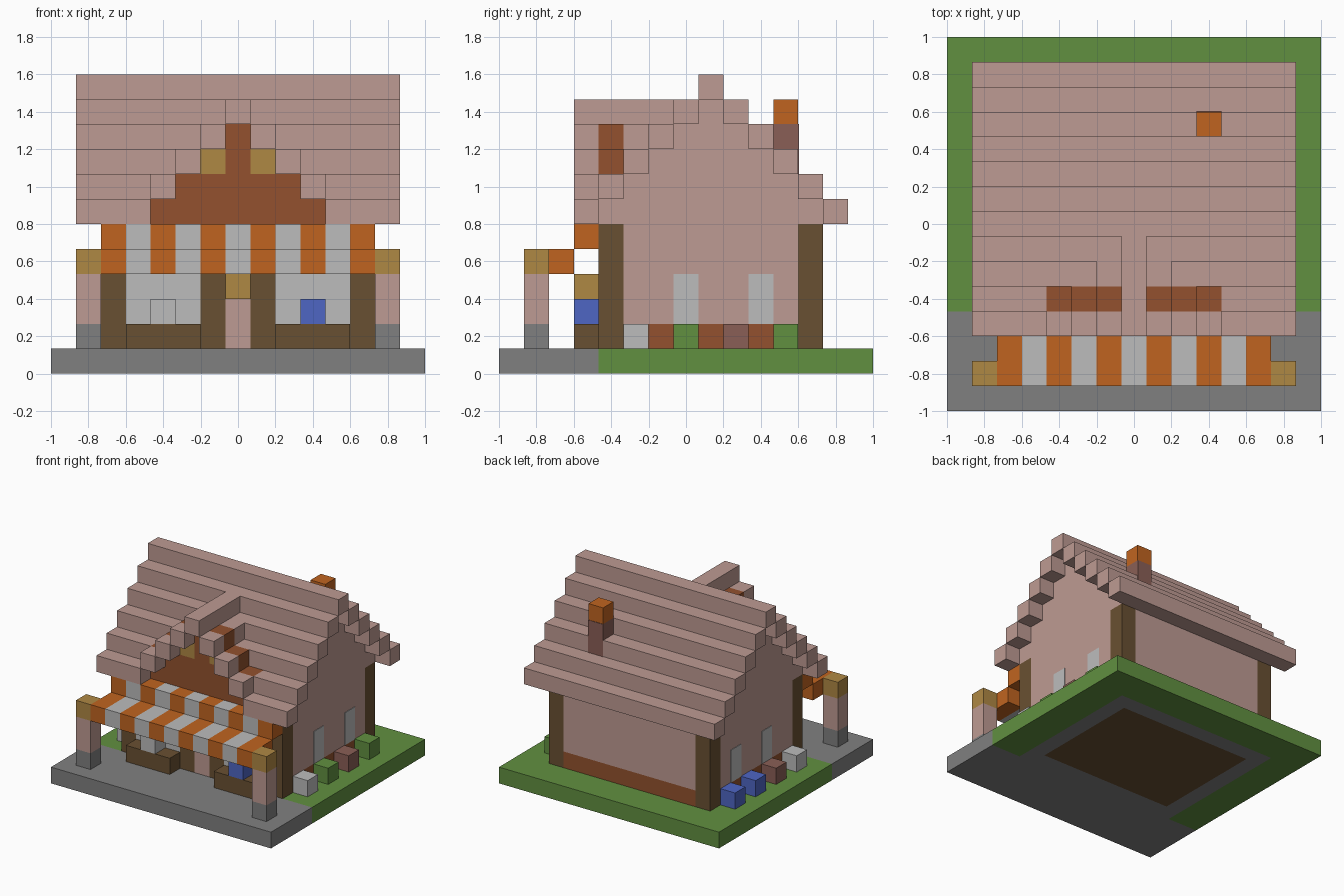
import bpy
import bmesh
from mathutils import Matrix, Vector

default = bpy.data.objects.get("Cube")
if default:
    bpy.data.objects.remove(default, do_unlink=True)

N = 15            # cells along the base
U = 2 / N         # cell size
PLATE = 0.004     # thickness of painted plates


def material(name, rgb):
    """Flat colour given as 0-255 display values, stored linear."""
    lin = [((c / 255 + 0.055) / 1.055) ** 2.4 for c in rgb] + [1]
    m = bpy.data.materials.new(name)
    m.use_nodes = True
    m.diffuse_color = lin
    m.node_tree.nodes["Principled BSDF"].inputs["Base Color"].default_value = lin
    return m


pink = material("pale_pink", (190, 155, 147))
orange = material("orange", (192, 100, 32))
white = material("soft_white", (188, 188, 188))
wood = material("dark_wood", (105, 80, 50))
brick = material("brick_red", (147, 81, 46))
gold = material("gold", (175, 136, 68))
stone = material("grey_stone", (128, 128, 128))
grass = material("grass_green", (97, 144, 64))
blue = material("blue", (78, 102, 196))
rose = material("dusky_rose", (138, 95, 86))


def part(name, mat, *boxes):
    """One object from boxes (x0, x1, y0, y1, z0, z1) in cells."""
    bm = bmesh.new()
    for x0, x1, y0, y1, z0, z1 in boxes:
        centre = Vector(((x0 + x1 - N) / 2, (y0 + y1 - N) / 2, (z0 + z1) / 2)) * U
        size = Vector((x1 - x0, y1 - y0, z1 - z0)) * U
        bmesh.ops.create_cube(bm, size=1, matrix=Matrix.Translation(centre) @ Matrix.Diagonal(size).to_4x4())
    mesh = bpy.data.meshes.new(name)
    bm.to_mesh(mesh)
    bm.free()
    mesh.materials.append(mat)
    obj = bpy.data.objects.new(name, mesh)
    bpy.context.collection.objects.link(obj)
    return obj


def mirrored(*boxes):
    """The boxes plus their copies across x = 0."""
    return list(boxes) + [(N - b[1], N - b[0], *b[2:]) for b in boxes]


def ring(x0, x1, y0, y1, z0, z1):
    """Four walls one cell thick."""
    return [(x0, x1, y0, y0 + 1, z0, z1), (x0, x1, y1 - 1, y1, z0, z1),
            (x0, x0 + 1, y0 + 1, y1 - 1, z0, z1), (x1 - 1, x1, y0 + 1, y1 - 1, z0, z1)]


# Ground slab
part("paving", stone, (0, 15, 0, 4, 0, 1))
part("lawn", grass, (0, 15, 13, 15, 0, 1), *mirrored((0, 2, 4, 13, 0, 1)))
part("foundation", stone, *ring(2, 13, 4, 13, 0, 1))
part("floor", wood, (3, 12, 5, 12, 0, 1))

# House walls between the corner posts
part("wall_base", brick, (3, 12, 12, 13, 1, 2), *mirrored((2, 3, 5, 12, 1, 2), (3, 6, 4, 5, 1, 2)))
part("back_wall", pink, (3, 12, 12, 13, 2, 6), (3, 12, 12, 13, 6, 7))
part("side_walls", pink, *mirrored((2, 3, 5, 12, 2, 6)))
part("gable_walls", pink, *mirrored(*[(2, 3, 4 + i, 13 - i, 6 + i, 7 + i) for i in range(5)]))
part("front_wall", pink, (7, 8, 4, 5, 3, 6), *mirrored((3, 6, 4, 5, 4, 6), (3, 4, 4, 5, 6, 7)))
part("posts", wood, *mirrored((2, 3, 4, 5, 1, 6), (2, 3, 12, 13, 1, 6), (6, 7, 4, 5, 1, 6)))

# Door, windows and sign
part("door", pink, (7, 8, 4, 5, 1, 3))
part("shop_windows", white, *mirrored((3, 6, 4, 5, 2, 4)))
t = PLATE / U
part("side_windows", white, *mirrored((2 - t, 2, 7, 8, 2, 4), (2 - t, 2, 10, 11, 2, 4)))
part("door_sign", gold, (7, 8, 3, 4, 3, 4))

# Stepped main roof, open at the front around the dormer
rows = []
for i in range(5):
    rows.append((1, 14, 13 - i, 14 - i, 6 + i, 7 + i))
    if i < 2:
        rows += mirrored((1, 4, 3 + i, 4 + i, 6 + i, 7 + i))
    else:
        rows.append((1, 14, 3 + i, 4 + i, 6 + i, 7 + i))
part("main_roof", pink, *rows, (1, 14, 8, 9, 11, 12))

# Dormer with stepped gable
part("dormer_wall", brick, (4, 11, 4, 5, 6, 8), (7, 8, 4, 5, 8, 10),
     *mirrored((5, 6, 4, 5, 8, 9), (6, 7, 4, 5, 9, 10)))
part("dormer_lights", gold, *mirrored((6, 7, 4, 5, 8, 9)))
part("dormer_trim", pink, *mirrored(*[(4 + i, 5 + i, 3, 4, 7 + i, 8 + i) for i in range(3)]))
part("dormer_roof", pink, (7, 8, 3, 7, 10, 11), (6, 9, 5, 6, 9, 10))

# Chimney, a hair proud of the roof step it breaks through
part("chimney", rose, (10, 11, 11, 12 + t, 8, 10))
part("chimney_cap", orange, (10, 11, 11, 12, 10, 11))

# Striped awning: high step at the wall, low step to the columns
for name, mat, first in (("awning_orange", orange, 2), ("awning_white", white, 3)):
    part(name, mat, *[b for x in range(first, 13, 2)
                      for b in ((x, x + 1, 3, 4, 5, 6), (x, x + 1, 1, 3, 4, 5))])

# Awning columns
part("column_feet", stone, *mirrored((1, 2, 1, 2, 1, 2)))
part("column_shafts", pink, *mirrored((1, 2, 1, 2, 2, 4)))
part("column_caps", gold, *mirrored((1, 2, 1, 2, 4, 5)))

# Display benches and goods
part("benches", wood, *mirrored((3, 6, 3, 4, 1, 2)))
part("white_goods", white, (4, 5, 3, 4, 2, 3))
part("blue_goods", blue, (10, 11, 3, 4, 2, 3))

# Plants along both sides
for side, x, colours in (("left", 13, (white, grass, rose, grass)),
                         ("right", 1, (white, rose, blue, blue))):
    for i, mat in enumerate(colours):
        part(f"{side}_plant_{i + 1}", mat, (x, x + 1, 5 + 2 * i, 6 + 2 * i, 1, 2))
